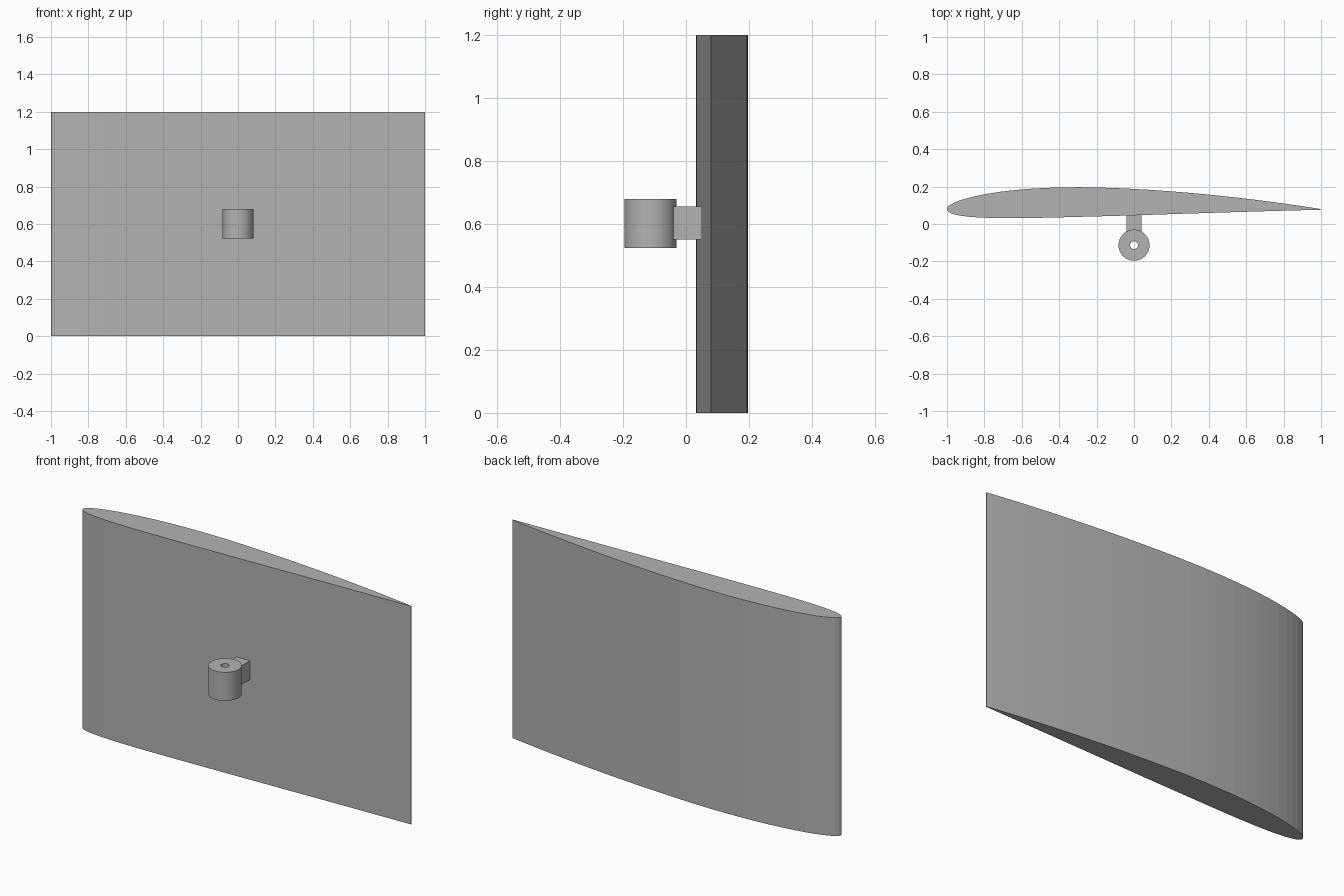
import bpy
import bmesh
from math import cos, sin, pi, sqrt

if "Cube" in bpy.data.objects:
    bpy.data.objects.remove(bpy.data.objects["Cube"], do_unlink=True)

# One plain grey for every part
grey = bpy.data.materials.new("plain grey")
grey.use_nodes = True
colour = (0.45, 0.45, 0.45, 1)
grey.diffuse_color = colour
grey.node_tree.nodes["Principled BSDF"].inputs["Base Color"].default_value = colour


def finish(bm, name):
    """Turn a bmesh into a named grey object."""
    bmesh.ops.recalc_face_normals(bm, faces=bm.faces)
    mesh = bpy.data.meshes.new(name)
    bm.to_mesh(mesh)
    bm.free()
    mesh.materials.append(grey)
    obj = bpy.data.objects.new(name, mesh)
    bpy.context.collection.objects.link(obj)
    return obj


def extrude_profile(name, points, bottom, top):
    """Extrude a closed outline upwards."""
    bm = bmesh.new()
    low = [bm.verts.new((x, y, bottom)) for x, y in points]
    high = [bm.verts.new((x, y, top)) for x, y in points]
    bm.faces.new(low)
    bm.faces.new(high)
    for i in range(len(points)):
        j = (i + 1) % len(points)
        bm.faces.new((low[i], low[j], high[j], high[i]))
    return finish(bm, name)


def tube(name, centre_y, outer, inner, bottom, top, sides=64):
    """Upright cylinder with a through hole."""
    bm = bmesh.new()
    rings = []
    for r, z in ((outer, bottom), (outer, top), (inner, top), (inner, bottom)):
        rings.append([bm.verts.new((r * cos(2 * pi * i / sides),
                                    centre_y + r * sin(2 * pi * i / sides), z))
                      for i in range(sides)])
    for k in range(4):
        a, b = rings[k], rings[(k + 1) % 4]
        for i in range(sides):
            j = (i + 1) % sides
            bm.faces.new((a[i], a[j], b[j], b[i]))
    return finish(bm, name)


def shade_smooth(obj):
    bpy.ops.object.select_all(action="DESELECT")
    obj.select_set(True)
    bpy.context.view_layer.objects.active = obj
    bpy.ops.object.shade_smooth_by_angle()


# Cambered aerofoil section: 2% camber at 40% chord, 8% thick
CHORD, CAMBER, PEAK, THICK, BASE_Y = 2.0, 0.02, 0.4, 0.08, 0.078


def section(t, side):
    half = 5 * THICK * (0.2969 * sqrt(t) - 0.126 * t - 0.3516 * t**2
                        + 0.2843 * t**3 - 0.1015 * t**4)
    span = PEAK if t < PEAK else 1 - PEAK
    mean = CAMBER * (1 - ((t - PEAK) / span) ** 2)
    slope = 2 * CAMBER * (PEAK - t) / span**2
    length = sqrt(1 + slope**2)
    return (CHORD * (t - side * half * slope / length - 0.5),
            BASE_Y + CHORD * (mean + side * half / length))


steps = 32
stations = [(1 - cos(pi * i / steps)) / 2 for i in range(steps + 1)]
outline = [section(t, 1) for t in reversed(stations)]
outline += [section(t, -1) for t in stations[1:]]
extrude_profile("wing_section", outline, 0, 1.2)

# Mounting arm, sunk into the wing and the pivot
extrude_profile("mounting_arm",
                [(-0.04, -0.06), (0.04, -0.06), (0.04, 0.06), (-0.04, 0.06)],
                0.55, 0.655)

# Pivot barrel with its pin hole
shade_smooth(tube("pivot_barrel", -0.113, 0.083, 0.021, 0.523, 0.68))
